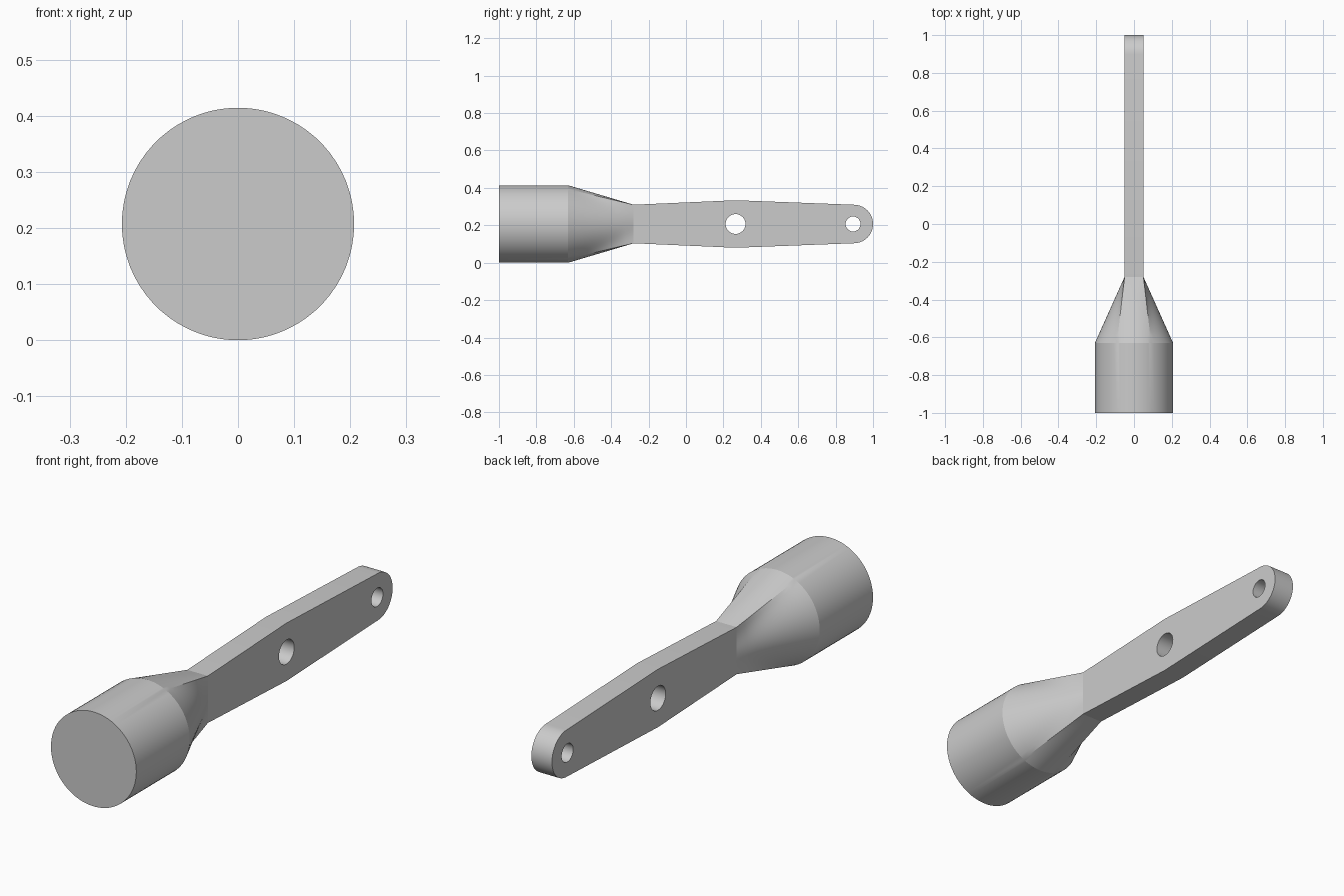
import bpy
import bmesh
from math import sin, cos, pi, atan2, radians
from mathutils import Matrix

if "Cube" in bpy.data.objects:
    bpy.data.objects.remove(bpy.data.objects["Cube"], do_unlink=True)

R = 0.207                 # socket radius and height of the axis
HX, HZ = 0.05, 0.103      # half thickness and half height of the blade root
Y_FRONT, Y_SHOULDER, Y_ROOT = -1.0, -0.63, -0.28
Y_MID, HZ_MID, Y_END = 0.265, 0.127, 0.897

grey = bpy.data.materials.new("plain grey")
grey.use_nodes = True
grey.diffuse_color = (0.6, 0.6, 0.6, 1)
grey.node_tree.nodes["Principled BSDF"].inputs["Base Color"].default_value = (0.6, 0.6, 0.6, 1)


def finish(name, bm):
    """Turn a bmesh into a shaded, coloured object."""
    bmesh.ops.recalc_face_normals(bm, faces=bm.faces)
    mesh = bpy.data.meshes.new(name)
    bm.to_mesh(mesh)
    bm.free()
    mesh.materials.append(grey)
    obj = bpy.data.objects.new(name, mesh)
    bpy.context.collection.objects.link(obj)
    bpy.ops.object.select_all(action='DESELECT')
    obj.select_set(True)
    bpy.context.view_layer.objects.active = obj
    bpy.ops.object.shade_smooth_by_angle(angle=radians(15))
    return obj


def arc(cy, r, start, end, n):
    return [(cy + r * cos(start + (end - start) * i / n),
             r * sin(start + (end - start) * i / n)) for i in range(n + 1)]


# Socket: round bar lofted to the rectangular blade root
corner = atan2(HZ, HX)
stops = [-corner, corner, pi - corner, pi + corner, 2 * pi - corner]
angles = [a + (b - a) * i / 24 for a, b in zip(stops, stops[1:]) for i in range(24)]


def section(bm, y, t):
    """Ring blending from circle (t=0) to rectangle (t=1)."""
    ring = []
    for a in angles:
        c, s = cos(a), sin(a)
        rect = min(HX / max(abs(c), 1e-6), HZ / max(abs(s), 1e-6))
        r = R + (rect - R) * t
        ring.append(bm.verts.new((r * c, y, R + r * s)))
    return ring


bm = bmesh.new()
steps = 8
rings = [section(bm, Y_FRONT, 0)]
rings += [section(bm, Y_SHOULDER + (Y_ROOT - Y_SHOULDER) * i / steps, i / steps)
          for i in range(steps + 1)]
for lower, upper in zip(rings, rings[1:]):
    for i in range(len(angles)):
        j = (i + 1) % len(angles)
        bm.faces.new((lower[i], lower[j], upper[j], upper[i]))
bm.faces.new(rings[0])
finish("socket", bm)

# Blade: side profile with two pin holes, extruded across its thickness
outline = [(Y_ROOT, -HZ), (Y_MID, -HZ_MID)]
outline += arc(Y_END, HZ, -pi / 2, pi / 2, 32)
outline += [(Y_MID, HZ_MID), (Y_ROOT, HZ)]
holes = [arc(Y_MID, 0.053, 0, 2 * pi, 48)[:-1], arc(0.893, 0.04, 0, 2 * pi, 48)[:-1]]

curve = bpy.data.curves.new("blade_profile", 'CURVE')
curve.dimensions = '2D'
curve.fill_mode = 'BOTH'
curve.extrude = HX
for points in [outline] + holes:
    spline = curve.splines.new('POLY')
    spline.points.add(len(points) - 1)
    for p, (y, z) in zip(spline.points, points):
        p.co = (y, z, 0, 1)
    spline.use_cyclic_u = True
helper = bpy.data.objects.new("blade_profile", curve)
bpy.context.collection.objects.link(helper)
bpy.context.view_layer.update()
flat = bpy.data.meshes.new_from_object(
    helper.evaluated_get(bpy.context.evaluated_depsgraph_get()))
bpy.data.objects.remove(helper, do_unlink=True)

bm = bmesh.new()
bm.from_mesh(flat)
bpy.data.meshes.remove(flat)
bmesh.ops.remove_doubles(bm, verts=bm.verts, dist=1e-5)
bm.transform(Matrix(((0, 0, 1, 0), (1, 0, 0, 0), (0, 1, 0, R), (0, 0, 0, 1))))
bmesh.ops.recalc_face_normals(bm, faces=bm.faces)
# Open the root where it meets the socket
root = [f for f in bm.faces if all(v.co.y < Y_ROOT + 0.001 for v in f.verts)]
bmesh.ops.delete(bm, geom=root, context='FACES')
finish("blade", bm)
